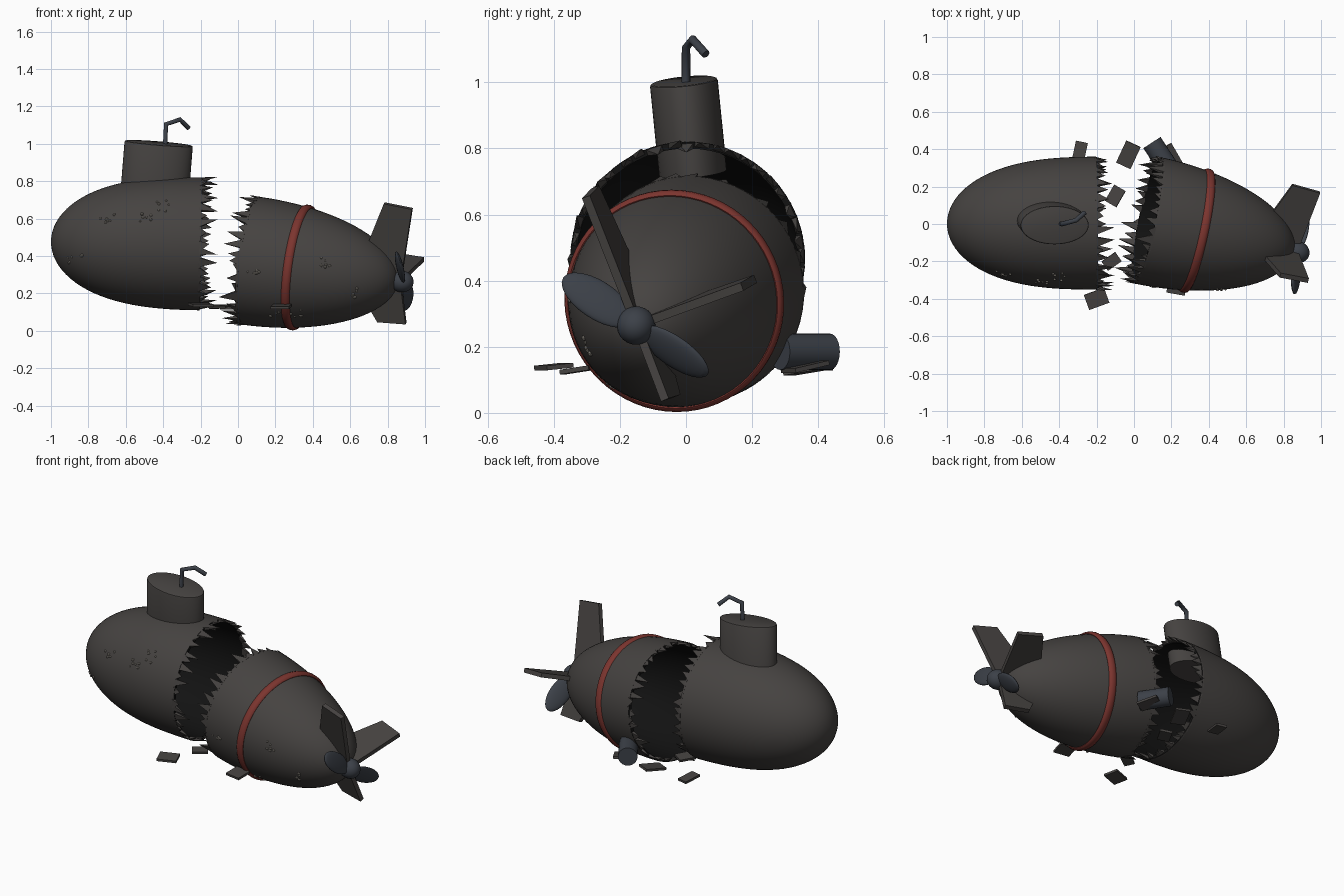
import bpy, bmesh, math, random
from mathutils import Vector, Matrix
from mathutils.bvhtree import BVHTree

if "Cube" in bpy.data.objects:
    bpy.data.objects.remove(bpy.data.objects["Cube"])

random.seed(4)
TAU = math.tau


def mat(name, *rgb):
    m = bpy.data.materials.new(name)
    m.diffuse_color = (*rgb, 1)
    m.use_nodes = True
    m.node_tree.nodes["Principled BSDF"].inputs["Base Color"].default_value = m.diffuse_color
    return m


HULL = mat("dark_steel", .06, .055, .052)
SOOT = mat("soot", .006, .006, .006)
RUST = mat("rust", .25, .085, .03)
MOSS = mat("moss", .1, .33, .06)
RED = mat("red_paint", .2, .035, .028)
METAL = mat("blue_metal", .045, .052, .065)
SHELL = mat("barnacle", .25, .23, .2)


def finish(bm, name, m, smooth=True):
    bmesh.ops.recalc_face_normals(bm, faces=bm.faces)
    me = bpy.data.meshes.new(name)
    bm.to_mesh(me)
    bm.free()
    ob = bpy.data.objects.new(name, me)
    bpy.context.collection.objects.link(ob)
    me.materials.append(m)
    if smooth:
        bpy.ops.object.select_all(action='DESELECT')
        ob.select_set(True)
        bpy.context.view_layer.objects.active = ob
        bpy.ops.object.shade_smooth_by_angle(angle=math.radians(40))
    return ob


def frame(origin, target):
    d = Vector(target) - Vector(origin)
    return Matrix.Translation(origin) @ d.to_track_quat('X', 'Z').to_matrix().to_4x4()


def sphere(bm, M, seg=24):
    bmesh.ops.create_uvsphere(bm, u_segments=seg, v_segments=seg // 2, radius=1, matrix=M)


def scale(x, y, z):
    return Matrix.Diagonal((x, y, z, 1))


def lathe(bm, profile, M, seg=64, closed=False):
    rings = [[bm.verts.new(M @ Vector((x, r * math.cos(TAU * i / seg), r * math.sin(TAU * i / seg))))
              for i in range(seg)] for x, r in profile]
    pairs = list(zip(rings, rings[1:])) + ([(rings[-1], rings[0])] if closed else [])
    for a, b in pairs:
        for i in range(seg):
            bm.faces.new((a[i], a[(i + 1) % seg], b[(i + 1) % seg], b[i]))
    if not closed:
        bm.faces.new(rings[-1])


def dome(length, radius, power, n=24):
    pts = []
    for i in range(n):
        t = math.sin(math.pi / 2 * i / n)
        pts.append((t * length, radius * math.sqrt(1 - t ** power)))
    return pts + [(length, .012)]


bow = frame((-.2, .005, .465), (-1, .0, .48))
stern = frame((.07, .02, .375), (.87, -.15, .265))
trees = []

# Two broken hull halves, each with a dark lining and a torn rim of shards
for name, M, L, R, p in (("bow", bow, .8, .355, 2.6), ("stern", stern, .81, .345, 2.0)):
    bm = bmesh.new()
    lathe(bm, dome(L, R, p), M)
    trees.append(BVHTree.FromBMesh(bm))
    finish(bm, name + "_hull", HULL)
    bm = bmesh.new()
    lathe(bm, [(0, R)] + dome(L - .02, R - .02, p), M)
    finish(bm, name + "_lining", SOOT)
    bm = bmesh.new()
    n = 44
    for i in range(n):
        h = random.choice((.03, .045, .06, .09))
        turn = Matrix.Rotation(TAU * (i + random.uniform(-.3, .3)) / n, 4, 'X')
        w = random.uniform(.018, .03)
        tip = (-h, random.uniform(-.02, .02), R - .01 + random.uniform(-.025, .02))
        base = [(.01, -w, R), (.01, w, R), (.01, w, R - .02), (.01, -w, R - .02)]
        vs = [bm.verts.new(M @ turn @ Vector(v)) for v in base]
        t = bm.verts.new(M @ turn @ Vector(tip))
        bm.faces.new(vs)
        for k in range(4):
            bm.faces.new((vs[k], vs[(k + 1) % 4], t))
    finish(bm, name + "_torn_edge", HULL, False)

# Painted band around the stern
bm = bmesh.new()
lathe(bm, [(.27 + .024 * math.cos(TAU * k / 10), .325 + .014 * math.sin(TAU * k / 10))
           for k in range(10)], stern, closed=True)
finish(bm, "red_band", RED)

# Conning tower
bm = bmesh.new()
tower = Matrix.Translation((-.435, .007, .865)) @ Vector((.08, -.1, 1)).to_track_quat('Z', 'Y').to_matrix().to_4x4()
tower = Matrix.Translation((-.435, .007, .865)) @ Matrix.Rotation(.08, 4, 'Y') @ Matrix.Rotation(.1, 4, 'X')
bmesh.ops.create_cone(bm, cap_ends=True, segments=40, radius1=1, radius2=1, depth=.28,
                      matrix=tower @ scale(.183, .103, 1))
rim = [e for e in bm.edges if all((tower.inverted() @ v.co).z > .1 for v in e.verts)]
bmesh.ops.bevel(bm, geom=rim, offset=.008, segments=2, affect='EDGES', profile=.5)
finish(bm, "conning_tower", HULL)

# Bent periscope
cu = bpy.data.curves.new("periscope", 'CURVE')
cu.dimensions = '3D'
cu.bevel_depth = .013
cu.bevel_resolution = 3
cu.use_fill_caps = True
path = [(-.39, .0, .97), (-.385, .0, 1.105), (-.31, .02, 1.13), (-.265, .06, 1.085)]
sp = cu.splines.new('POLY')
sp.points.add(len(path) - 1)
for pt, c in zip(sp.points, path):
    pt.co = (*c, 1)
ob = bpy.data.objects.new("periscope", cu)
bpy.context.collection.objects.link(ob)
cu.materials.append(METAL)

# Tail fins (the fourth is broken off)
for name, ang, L in (("upper_fin", 109, .43), ("side_fin", 20, .37), ("lower_fin", -68, .25)):
    bm = bmesh.new()
    M = stern @ Matrix.Rotation(math.radians(ang), 4, 'X')
    poly = [(.60, .08), (.71, L), (.865, L - .01), (.83, .03)]
    f = bm.faces.new([bm.verts.new(M @ Vector((x, r, -.013))) for x, r in poly])
    ext = bmesh.ops.extrude_face_region(bm, geom=[f])
    up = M.to_3x3() @ Vector((0, 0, .026))
    bmesh.ops.translate(bm, vec=up, verts=[v for v in ext["geom"] if isinstance(v, bmesh.types.BMVert)])
    finish(bm, name, HULL, False)

# Propeller: hub and two blades
bm = bmesh.new()
sphere(bm, stern @ Matrix.Translation((.83, 0, 0)) @ scale(.065, .058, .058))
for ang in (146, -34):
    sphere(bm, stern @ Matrix.Translation((.835, 0, 0)) @ Matrix.Rotation(math.radians(ang), 4, 'X')
           @ Matrix.Translation((0, .14, 0)) @ Matrix.Rotation(math.radians(30), 4, 'Y')
           @ scale(.018, .125, .06))
finish(bm, "propeller", METAL)


# Cast a point seen in one view onto the hull
VIEWS = {'F': lambda a, b: ((a, -2, b), (0, 1, 0)),
         'T': lambda a, b: ((a, b, 3), (0, 0, -1)),
         'R': lambda a, b: ((2, a, b), (-1, 0, 0))}


def cast(view, a, b):
    o, d = VIEWS[view](a, b)
    hits = [(h[3], h[0], h[1], t) for t in trees for h in [t.ray_cast(Vector(o), Vector(d))] if h[0]]
    if not hits:
        return None
    _, loc, nor, tree = min(hits, key=lambda h: h[0])
    return loc, (nor if nor.dot(Vector(d)) < 0 else -nor), tree


def patches(name, m, thick, items):
    bm = bmesh.new()
    for view, a, b, rx, ry in items:
        hit = cast(view, a, b)
        if not hit:
            continue
        loc, nor, tree = hit
        side = (Vector((1, 0, 0)) - nor * nor.x).normalized()
        B = Matrix((side, nor.cross(side), nor)).transposed()
        rings = []
        for k, h in ((1, -.004), (1, thick * .6), (.85, thick), (.45, thick * 1.1)):
            ring = []
            for i in range(24):
                c = loc + B @ Vector((rx * k * math.cos(TAU * i / 24), ry * k * math.sin(TAU * i / 24), 0))
                q, n, *_ = tree.find_nearest(c)
                ring.append(bm.verts.new(q + (n if n.dot(nor) > 0 else -n) * h))
            rings.append(ring)
        for r0, r1 in zip(rings, rings[1:]):
            for i in range(24):
                bm.faces.new((r0[i], r0[(i + 1) % 24], r1[(i + 1) % 24], r1[i]))
        bm.faces.new(rings[-1])
    finish(bm, name, m)


# Rust, moss and soot patches
patches("rust_patches", RUST, .008, [
    ('F', -.58, .42, .11, .07), ('F', -.38, .45, .085, .06), ('F', -.86, .62, .07, .045),
    ('F', -.9, .31, .08, .05), ('T', -.75, .18, .075, .045), ('T', -.93, -.1, .05, .06),
    ('T', -.72, -.17, .06, .05), ('T', -.57, -.19, .09, .05), ('T', -.4, -.2, .08, .06),
    ('T', .58, .2, .09, .06), ('R', .17, .24, .075, .065), ('R', .19, .41, .07, .07),
    ('R', .05, .09, .08, .1), ('R', -.15, .09, .08, .07), ('T', .43, -.09, .06, .05)])
patches("moss_patches", MOSS, .012, [
    ('T', -.8, -.02, .07, .1), ('T', -.68, -.04, .07, .1), ('T', -.47, .14, .1, .06),
    ('T', -.28, .06, .06, .05), ('T', -.32, -.1, .08, .05), ('T', .31, -.05, .08, .075),
    ('T', .26, -.23, .075, .075), ('T', .42, -.23, .09, .08), ('T', .69, -.16, .065, .075)])
patches("soot_spots", SOOT, .005, [
    ('F', -.32, .65, .04, .035), ('F', -.33, .73, .05, .04), ('F', -.52, .66, .025, .025),
    ('F', -.54, .3, .02, .02), ('F', .21, .5, .025, .025), ('F', .08, .1, .045, .04),
    ('F', .21, .09, .03, .03)])

# Barnacle clusters
bm = bmesh.new()
for a, b in [(-.87, .38), (-.7, .6), (-.5, .6), (-.4, .67), (.08, .3), (.21, .1), (.3, .1), (.6, .2), (.48, .37)]:
    for _ in range(6):
        hit = cast('F', a + random.uniform(-.04, .04), b + random.uniform(-.03, .03))
        if hit:
            s = random.uniform(.005, .009)
            sphere(bm, Matrix.Translation(hit[0]) @ scale(s, s, s), 8)
finish(bm, "barnacles", SHELL)

# Loose plates around the break
bm = bmesh.new()
for x, y, z, w, d, a, tilt in [(-.2, -.4, .14, .115, .085, 20, .1), (-.03, .37, .13, .085, .13, -25, .15),
                               (-.29, .385, .14, .065, .11, -12, -.1), (.23, -.33, .13, .1, .09, -10, .15),
                               (-.12, -.2, .13, .09, .06, 35, .1), (-.1, .15, .13, .1, .07, 60, -.15),
                               (.19, .36, .14, .09, .12, 30, .2)]:
    bmesh.ops.create_cube(bm, size=1, matrix=Matrix.Translation((x, y, z)) @ Matrix.Rotation(math.radians(a), 4, 'Z')
                          @ Matrix.Rotation(tilt, 4, 'X') @ scale(w, d, .014))
finish(bm, "loose_plates", HULL, False)

# Loose torpedo tube
bm = bmesh.new()
bmesh.ops.create_cone(bm, cap_ends=True, segments=24, radius1=.055, radius2=.055, depth=.18,
                      matrix=frame((.145, .36, .185), (.08, .46, .185)) @ Matrix.Rotation(math.pi / 2, 4, 'Y'))
finish(bm, "loose_tube", METAL)
